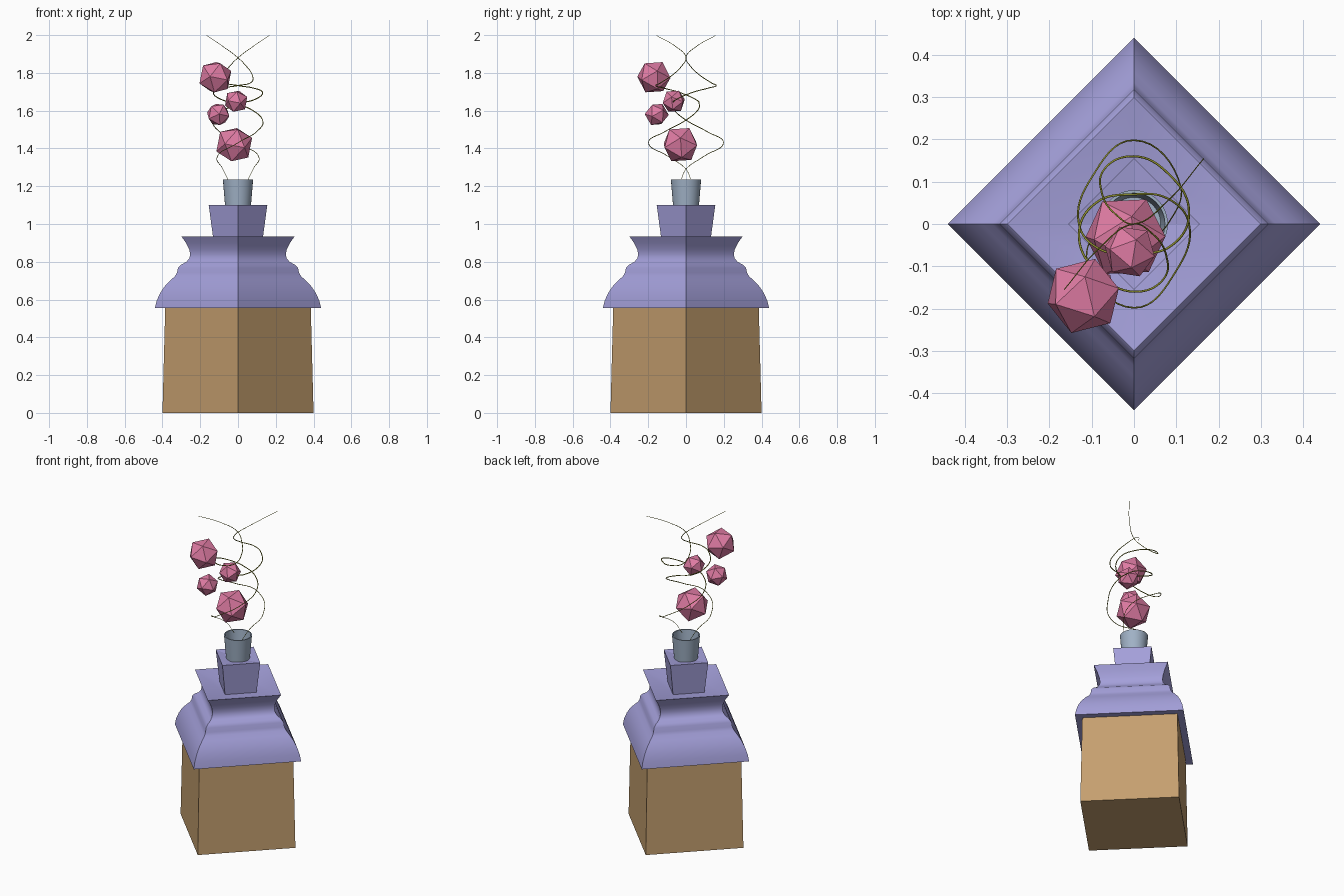
import bpy, bmesh, math
from mathutils import Vector

if "Cube" in bpy.data.objects:
    bpy.data.objects.remove(bpy.data.objects["Cube"], do_unlink=True)


def material(name, rgb):
    m = bpy.data.materials.new(name)
    m.use_nodes = True
    m.diffuse_color = (*rgb, 1)
    m.node_tree.nodes["Principled BSDF"].inputs["Base Color"].default_value = (*rgb, 1)
    return m


PURPLE = material("lavender roof", (0.37, 0.35, 0.70))
TAN = material("tan wall", (0.56, 0.35, 0.16))
BLUE = material("slate blue pipe", (0.35, 0.44, 0.56))
PINK = material("pink puff", (0.74, 0.20, 0.37))
OLIVE = material("olive smoke", (0.28, 0.29, 0.03))


def finish(bm, name, mat, angle=None):
    bmesh.ops.recalc_face_normals(bm, faces=bm.faces)
    mesh = bpy.data.meshes.new(name)
    bm.to_mesh(mesh)
    bm.free()
    mesh.materials.append(mat)
    ob = bpy.data.objects.new(name, mesh)
    bpy.context.collection.objects.link(ob)
    if angle:
        bpy.ops.object.select_all(action="DESELECT")
        ob.select_set(True)
        bpy.context.view_layer.objects.active = ob
        bpy.ops.object.shade_smooth_by_angle(angle=math.radians(angle))
    return ob


def lathe(name, profile, sides, mat, angle=None):
    """Turn a (radius, height) profile and close both ends."""
    bm = bmesh.new()
    rings = []
    for r, z in profile:
        rings.append([bm.verts.new((r * math.cos(a), r * math.sin(a), z))
                      for a in (math.tau * i / sides for i in range(sides))])
    for low, high in zip(rings, rings[1:]):
        for i in range(sides):
            j = (i + 1) % sides
            bm.faces.new((low[i], low[j], high[j], high[i]))
    bm.faces.new(rings[0])
    bm.faces.new(rings[-1])
    return finish(bm, name, mat, angle)


# Square house walls, corners on the axes
lathe("walls", [(0.40, 0), (0.385, 0.565)], 4, TAN)

# Flared, moulded roof with a shallow recessed top
lathe("roof", [(0.44, 0.555), (0.43, 0.595), (0.412, 0.635), (0.39, 0.668),
               (0.36, 0.70), (0.335, 0.722), (0.323, 0.742), (0.318, 0.768),
               (0.30, 0.785), (0.273, 0.80), (0.258, 0.818), (0.253, 0.84),
               (0.258, 0.865), (0.275, 0.90), (0.30, 0.935), (0.12, 0.905)],
      4, PURPLE, 35)

# Flared chimney block
lathe("chimney_block", [(0.128, 0.90), (0.155, 1.10), (0.06, 1.09)], 4, PURPLE)

# Open chimney pipe
lathe("chimney_pipe", [(0.068, 1.09), (0.08, 1.235), (0.073, 1.235), (0.063, 1.11)],
      48, BLUE, 30)

# Faceted smoke puffs: centre, radius, turn
PUFFS = [((-0.02, -0.03, 1.42), 0.101, 0.3),
         ((-0.105, -0.155, 1.58), 0.064, 0.9),
         ((-0.01, -0.065, 1.65), 0.064, 0.1),
         ((-0.12, -0.17, 1.777), 0.092, 0.5)]
for i, (centre, radius, turn) in enumerate(PUFFS):
    bm = bmesh.new()
    bmesh.ops.create_icosphere(bm, subdivisions=1, radius=radius)
    ob = finish(bm, f"smoke_puff_{i + 1}", PINK)
    ob.location = centre
    ob.rotation_euler = (math.radians(37), 0, turn)

# Two smoke wisps, each the other turned half round
PATH = [(0.045, -0.03, 1.22), (0.08, 0.0, 1.29), (0.11, 0.09, 1.355), (0.0, 0.198, 1.43),
        (-0.10, 0.11, 1.49), (-0.13, 0.0, 1.55), (-0.08, -0.06, 1.60),
        (0.0, -0.07, 1.635), (0.09, -0.05, 1.66), (0.13, 0.03, 1.695),
        (0.08, 0.12, 1.72), (0.0, 0.16, 1.733), (-0.07, 0.13, 1.75),
        (-0.075, 0.07, 1.79), (-0.04, 0.02, 1.84), (0.0, 0.0, 1.88),
        (0.08, 0.055, 1.94), (0.165, 0.155, 1.997)]
for side, name in ((1, "smoke_wisp_a"), (-1, "smoke_wisp_b")):
    curve = bpy.data.curves.new(name, "CURVE")
    curve.dimensions = "3D"
    curve.bevel_depth = 0.0028
    curve.bevel_resolution = 1
    curve.resolution_u = 8
    spline = curve.splines.new("BEZIER")
    spline.bezier_points.add(len(PATH) - 1)
    for point, co in zip(spline.bezier_points, PATH):
        point.co = Vector((side * co[0], side * co[1], co[2]))
        point.handle_left_type = point.handle_right_type = "AUTO"
    # Thin out towards the tips
    for i, point in enumerate(spline.bezier_points):
        point.radius = 0.4 + 0.6 * math.sin(math.pi * i / (len(PATH) - 1))
    curve.materials.append(OLIVE)
    bpy.context.collection.objects.link(bpy.data.objects.new(name, curve))
